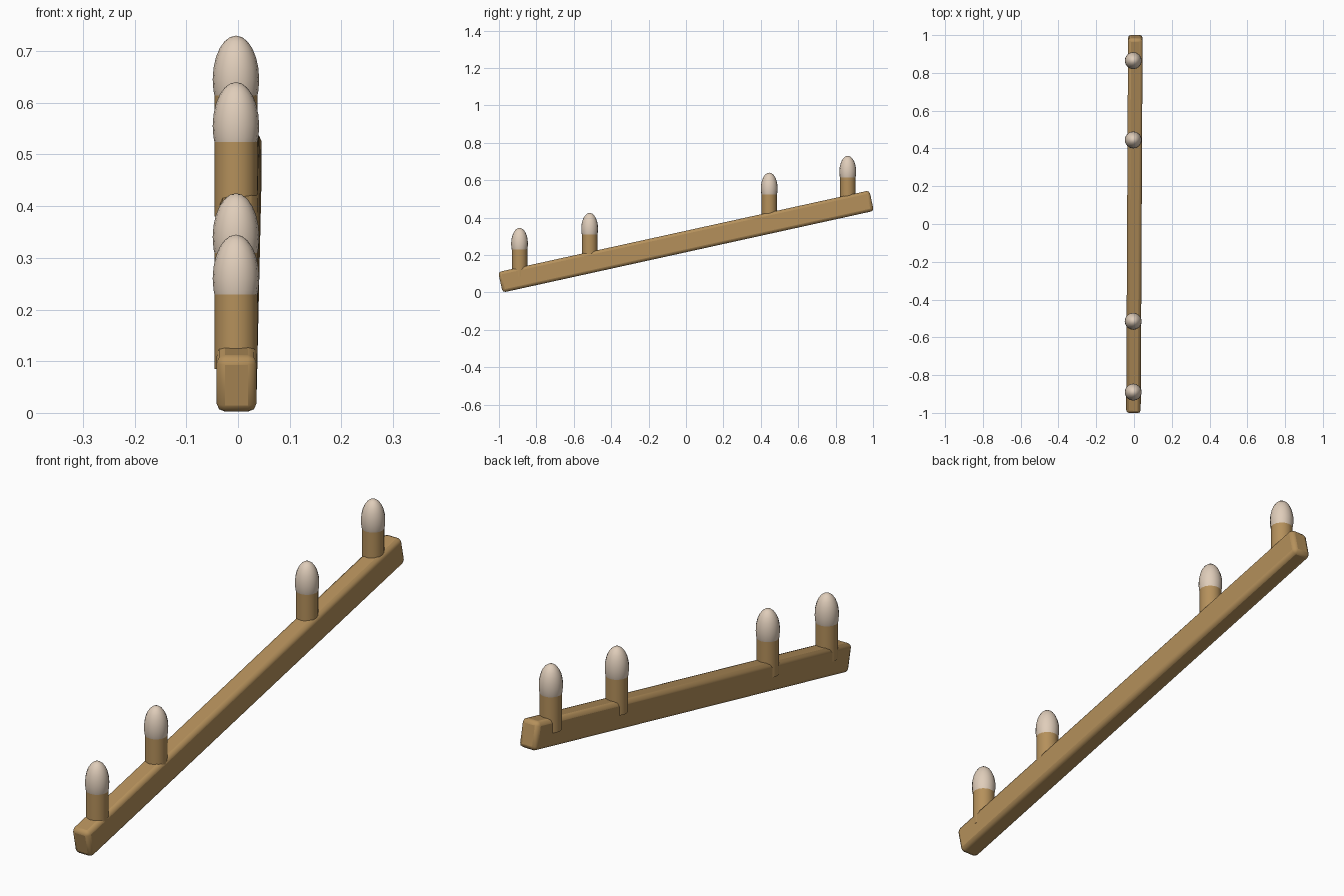
import bpy
import math

cube = bpy.data.objects.get("Cube")
if cube:
    bpy.data.objects.remove(cube, do_unlink=True)


def material(name, rgb):
    mat = bpy.data.materials.new(name)
    mat.use_nodes = True
    color = (*rgb, 1)
    mat.diffuse_color = color
    mat.node_tree.nodes["Principled BSDF"].inputs["Base Color"].default_value = color
    return mat


wood = material("warm wood", (0.46, 0.28, 0.105))
cream = material("pale cream", (0.74, 0.61, 0.49))


def finish(name, mat, angle):
    obj = bpy.context.object
    obj.name = name
    obj.data.materials.append(mat)
    bpy.ops.object.transform_apply(location=False, rotation=False, scale=True)
    bpy.ops.object.shade_smooth_by_angle(angle=math.radians(angle))
    return obj


# Sloping beam with rounded edges, turned very slightly sideways
bpy.ops.mesh.primitive_cube_add(size=1, location=(0.002, 0, 0.272))
bpy.context.object.scale = (0.077, 2.032, 0.112)
bpy.context.object.rotation_euler = (math.radians(12.4), 0, -0.005)
beam = finish("beam", wood, 30)
bevel = beam.modifiers.new("rounded edges", 'BEVEL')
bevel.width = 0.016
bevel.segments = 2

# Upright pegs with egg-shaped caps: position along the beam and cap height
PEG_X = -0.004
for i, (y, top) in enumerate([(-0.89, 0.345), (-0.515, 0.425),
                              (0.445, 0.64), (0.865, 0.73)], 1):
    cap_z = top - 0.085
    peg_bottom, peg_top = top - 0.26, top - 0.11
    bpy.ops.mesh.primitive_cylinder_add(
        vertices=16, radius=0.0415, depth=peg_top - peg_bottom,
        location=(PEG_X, y, (peg_top + peg_bottom) / 2))
    finish(f"peg_{i}", wood, 40)
    bpy.ops.mesh.primitive_uv_sphere_add(
        segments=16, ring_count=12, radius=1, location=(PEG_X, y, cap_z))
    bpy.context.object.scale = (0.045, 0.045, 0.085)
    finish(f"peg_cap_{i}", cream, 60)
